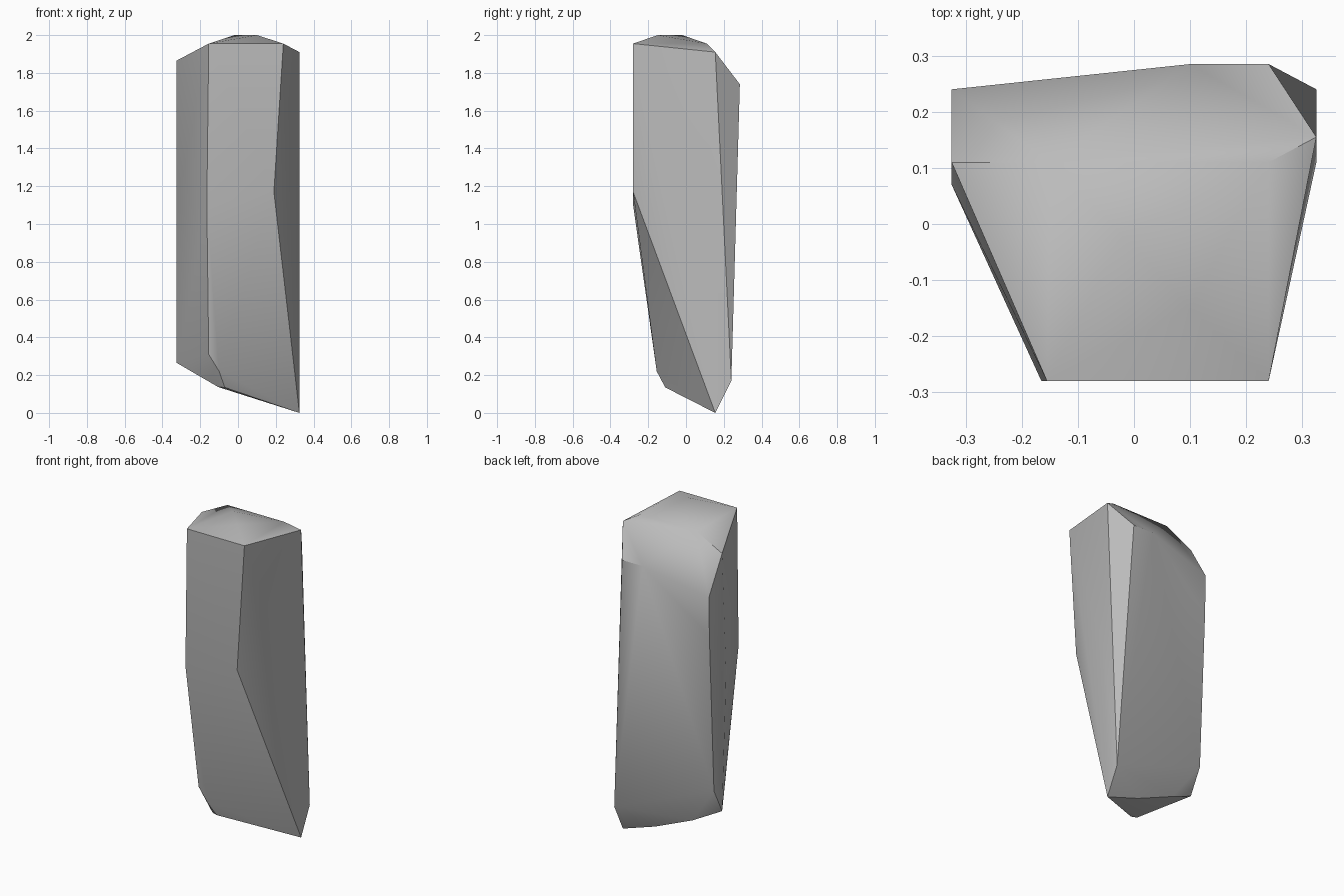
import bpy
import bmesh
import math

cube = bpy.data.objects.get("Cube")
if cube:
    bpy.data.objects.remove(cube, do_unlink=True)

# Corner points of the chiselled stone, grouped by region
crown = [(-.02, -.02, 2), (.10, -.15, 2), (-.155, -.28, 1.955), (.24, -.28, 1.955),
         (.24, .11, 1.955), (-.15, .11, 1.955), (.325, .155, 1.91), (-.325, .11, 1.865)]
shoulder = [(.24, .285, 1.74), (.10, .285, 1.74), (-.325, .24, 1.64)]
waist = [(-.165, -.28, 1.1), (.19, -.28, 1.17), (-.325, .07, 1.1),
         (.325, .11, 1.0), (-.325, .235, 1.4)]
foot = [(-.155, -.165, .31), (-.10, -.155, .22), (-.07, -.11, .135), (-.105, -.10, .137),
        (-.325, .11, .265), (-.325, .19, .42), (-.155, .155, .18),
        (.10, .155, .073), (.325, .24, .17), (.325, .155, 0)]

# Wrap the points in a convex skin
bm = bmesh.new()
for p in crown + shoulder + waist + foot:
    bm.verts.new(p)
hull = bmesh.ops.convex_hull(bm, input=bm.verts[:])
spare = {g for g in hull["geom_interior"] + hull["geom_unused"]
         if isinstance(g, bmesh.types.BMVert)}
bmesh.ops.delete(bm, geom=list(spare), context="VERTS")
bmesh.ops.dissolve_limit(bm, angle_limit=math.radians(1), verts=bm.verts[:], edges=bm.edges[:])
bmesh.ops.recalc_face_normals(bm, faces=bm.faces[:])
mesh = bpy.data.meshes.new("stone_pillar")
bm.to_mesh(mesh)
bm.free()

# Plain grey stone
grey = bpy.data.materials.new("stone_grey")
grey.use_nodes = True
colour = (.5, .5, .5, 1)
grey.diffuse_color = colour
grey.node_tree.nodes["Principled BSDF"].inputs["Base Color"].default_value = colour
mesh.materials.append(grey)

# Soft facets with crisp main edges
stone = bpy.data.objects.new("stone_pillar", mesh)
bpy.context.collection.objects.link(stone)
bpy.context.view_layer.objects.active = stone
stone.select_set(True)
bpy.ops.object.shade_smooth_by_angle(angle=math.radians(30))
